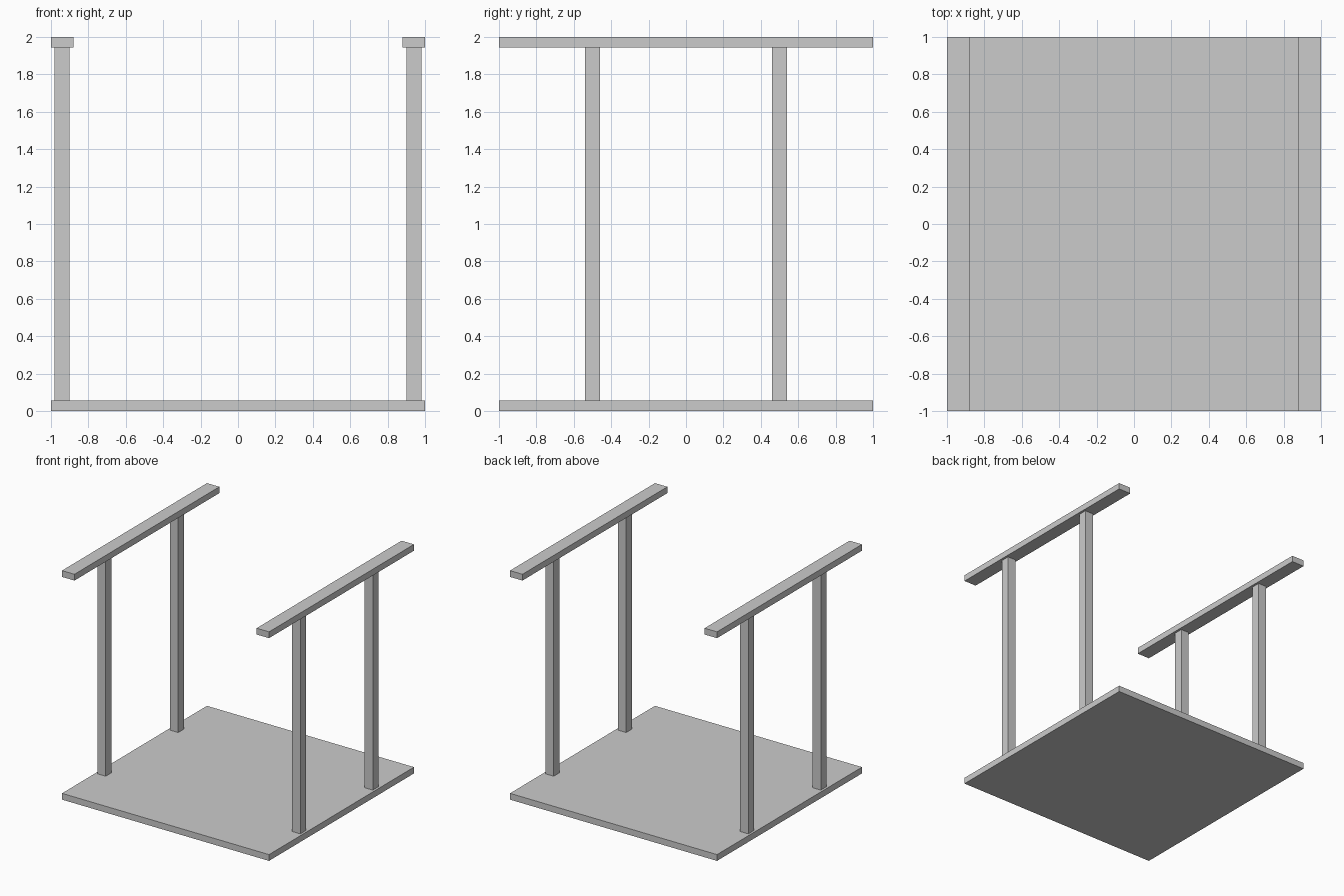
import bpy

if "Cube" in bpy.data.objects:
    bpy.data.objects.remove(bpy.data.objects["Cube"])


def box(name, x, y, z):
    """Box spanning the given (min, max) ranges."""
    spans = (x, y, z)
    bpy.ops.mesh.primitive_cube_add(size=1, location=[(a + b) / 2 for a, b in spans])
    obj = bpy.context.object
    obj.name = name
    obj.scale = [b - a for a, b in spans]
    bpy.ops.object.transform_apply(location=False, rotation=False, scale=True)
    return obj


SLAB = 0.055   # thickness of base and rails
POST = 0.04    # half width of a post

# Square base plate
box("base", (-1, 1), (-1, 1), (0, SLAB))

for side, sx in (("left", -1), ("right", 1)):
    cx = sx * 0.94
    # Top rail running front to back
    box(f"{side}_rail", (cx - 0.06, cx + 0.06), (-1, 1), (2 - SLAB, 2))
    # Two posts between base and rail
    for end, cy in (("front", -0.5), ("back", 0.5)):
        box(f"{end}_{side}_post", (cx - POST, cx + POST),
            (cy - POST, cy + POST), (SLAB, 2 - SLAB))
